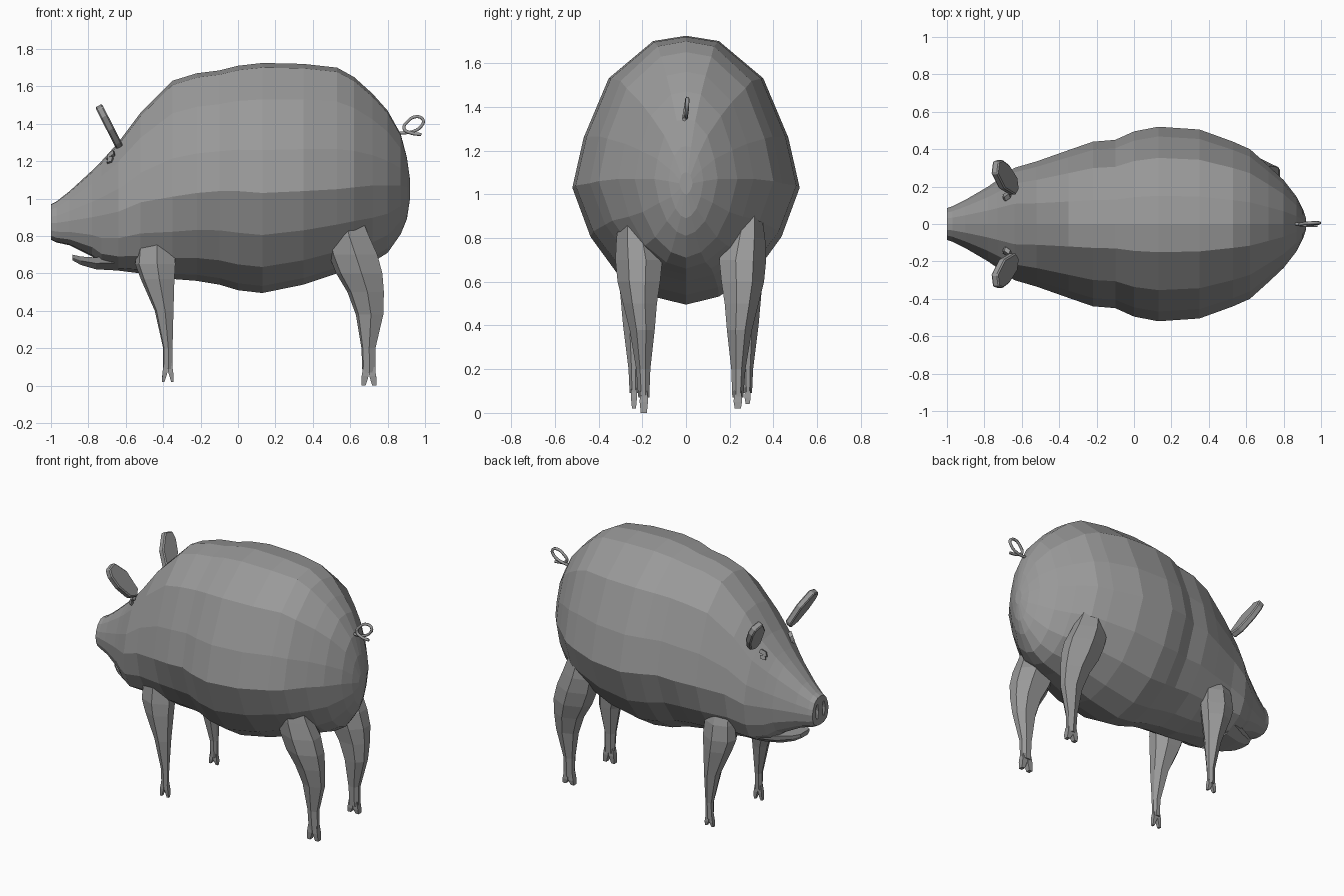
import bpy, bmesh, math
from mathutils import Vector

if "Cube" in bpy.data.objects:
    bpy.data.objects.remove(bpy.data.objects["Cube"])

skin = bpy.data.materials.new("warm_grey")
skin.diffuse_color = (0.32, 0.32, 0.32, 1)
skin.use_nodes = True
skin.node_tree.nodes["Principled BSDF"].inputs["Base Color"].default_value = skin.diffuse_color


def finish(name, bm):
    bmesh.ops.recalc_face_normals(bm, faces=bm.faces)
    me = bpy.data.meshes.new(name)
    bm.to_mesh(me)
    bm.free()
    me.materials.append(skin)
    ob = bpy.data.objects.new(name, me)
    bpy.context.collection.objects.link(ob)
    return ob


def loft(name, rings):
    """Skin a list of equal-length point rings and cap both ends."""
    bm = bmesh.new()
    vs = [[bm.verts.new(p) for p in r] for r in rings]
    n = len(vs[0])
    for a, b in zip(vs, vs[1:]):
        for i in range(n):
            j = (i + 1) % n
            bm.faces.new((a[i], a[j], b[j], b[i]))
    bm.faces.new(vs[0])
    bm.faces.new(vs[-1])
    return finish(name, bm)


def plate(name, pts, offset):
    off = Vector(offset)
    return loft(name, [[Vector(p) - off / 2 for p in pts], [Vector(p) + off / 2 for p in pts]])


# half cross-sections: round trunk and boxier, jowled head
trunk = [(0, 1), (.29, .965), (.68, .72), (.90, .33), (1, 0),
         (.84, -.42), (.60, -.74), (.29, -.93), (0, -1)]
jowl = [(0, 1), (.36, .96), (.72, .72), (.92, .33), (1, 0),
        (.95, -.45), (.80, -.76), (.45, -.96), (0, -1)]


def ring(x, top, bot, wide, mid, head=0):
    half = [(a + (c - a) * head, b + (d - b) * head) for (a, b), (c, d) in zip(trunk, jowl)]
    full = half + [(-y, z) for y, z in half[-2:0:-1]]
    return [(x, y * wide, mid + z * ((top - mid) if z > 0 else (mid - bot))) for y, z in full]


# x, top, bottom, half width, height of widest point, head blend
stations = [(-1.0, .97, .78, .085, .87, 1), (-.97, .985, .765, .095, .87, 1), (-.90, 1.04, .75, .13, .88, 1),
            (-.78, 1.15, .69, .20, .90, 1), (-.73, 1.20, .64, .235, .91, 1), (-.64, 1.30, .615, .30, .93, 1),
            (-.52, 1.46, .60, .335, .98, .6),
            (-.35, 1.63, .57, .395, 1.01, .2), (-.22, 1.67, .56, .44, 1.03), (-.10, 1.685, .54, .45, 1.04),
            (.0, 1.71, .51, .495, 1.04), (.13, 1.725, .495, .52, 1.03), (.35, 1.72, .54, .505, 1.04),
            (.53, 1.70, .60, .44, 1.05), (.62, 1.65, .63, .40, 1.06), (.72, 1.56, .66, .31, 1.07),
            (.80, 1.47, .71, .235, 1.07), (.87, 1.345, .81, .145, 1.07), (.903, 1.22, .89, .08, 1.06),
            (.92, 1.10, 1.0, .03, 1.05)]
body = loft("body", [ring(*s) for s in stations])

# snout disc with two sunken nostril slots
bm = bmesh.new()
bm.from_mesh(body.data)
nose = min(bm.faces, key=lambda f: f.calc_center_median().x)
bmesh.ops.inset_region(bm, faces=[nose], thickness=.015)
bm.to_mesh(body.data)
bm.free()
for s in (-1, 1):
    cutter = plate("nostril_cutter",
                   [(-1.0, s * .035 + .015 * math.cos(a), .875 + .055 * math.sin(a))
                    for a in [k * math.pi / 3 for k in range(6)]], (.05, 0, 0))
    cutter.hide_render = True
    cutter.hide_viewport = True
    mod = body.modifiers.new("nostril", 'BOOLEAN')
    mod.operation = 'DIFFERENCE'
    mod.solver = 'EXACT'
    mod.object = cutter

# lower lip jutting out of the jowl
loft("lower_jaw", [[(x, -w, t), (x, w, t), (x, w * .95, (t + b) / 2), (x, w * .6, b),
                    (x, -w * .6, b), (x, -w * .95, (t + b) / 2)]
                   for x, w, t, b in [(-.885, .05, .70, .67), (-.84, .085, .69, .645),
                                      (-.76, .13, .685, .622), (-.64, .19, .70, .615)]])


# legs: rings of height, x range, inner and outer y
def leg_ring(z, x0, x1, y0, y1, side):
    cx, cy, rx, ry = (x0 + x1) / 2, (y0 + y1) / 2, (x1 - x0) / 2, (y1 - y0) / 2
    return [(cx + rx * u, side * (cy + ry * v) + .022, z) for u, v in
            [(1, -.3), (1, .45), (.1, 1), (-.8, .6), (-1, -.1), (-.55, -1), (.5, -1)]]


hind = [(.90, .47, .66, .20, .325), (.80, .465, .70, .16, .34), (.70, .485, .745, .13, .345),
        (.60, .525, .772, .14, .335), (.50, .585, .78, .155, .31),
        (.38, .63, .777, .165, .28), (.20, .66, .735, .185, .25), (.07, .665, .735, .19, .24)]
fore = [(.84, -.53, -.355, .19, .275), (.75, -.54, -.345, .17, .31), (.65, -.55, -.335, .15, .325),
        (.57, -.52, -.34, .16, .325),
        (.40, -.445, -.345, .20, .31), (.20, -.40, -.35, .235, .285), (.09, -.40, -.35, .24, .28)]
for kind, rows in (("hind", hind), ("front", fore)):
    for side, word in ((-1, "right"), (1, "left")):
        loft(f"{kind}_leg_{word}", [leg_ring(*r, side) for r in rows])
        # split hoof: two toes spread fore and aft
        z, x0, x1, y0, y1 = rows[-1]
        mid = (x0 + x1) / 2
        low = (0 if kind == "hind" else .02) + (.02 if side > 0 else 0)
        for d, edge in ((-1, x0), (1, x1)):
            toe = []
            for zz, a, b, m in ((z + .03, mid, edge - d * .004, .008),
                                (z - .02, mid + d * .002, edge + d * .004, .006),
                                (low, mid + d * .018, edge + d * .006, .011)):
                c, e = side * (y0 + m) + .022, side * (y1 - m) + .022
                toe.append([(a, c, zz), (b, c, zz), (b, e, zz), (a, e, zz)])
            loft(f"{kind}_toe_{word}", toe)

# ears (y, distance up the ear) and eyelids
ear = [(.155, .03), (.185, -.01), (.25, .01), (.315, .10), (.342, .18), (.335, .23), (.27, .248), (.19, .16)]
for s in (-1, 1):
    e = plate("ear", [(-.635 - .45 * t, s * y, 1.28 + .88 * t) for y, t in ear], (.036, 0, .02))
    bev = e.modifiers.new("soft_rim", 'BEVEL')
    bev.width = .007
    bev.segments = 1
    plate("eyelid", [(-.70, s * .137, 1.205), (-.66, s * .165, 1.235), (-.665, s * .15, 1.255),
                     (-.69, s * .133, 1.235)], (-.008, s * .022, .01))
    plate("eye", [(-.70, s * .15, 1.19), (-.675, s * .167, 1.195), (-.668, s * .165, 1.22),
                  (-.69, s * .145, 1.22)], (-.006, s * .014, .008))

# curly tail
cu = bpy.data.curves.new("tail", 'CURVE')
cu.dimensions = '3D'
cu.resolution_u = 4
cu.bevel_depth = .009
cu.bevel_resolution = 1
cu.use_fill_caps = True
path = [(.85, 0, 1.35), (.93, 0, 1.357), (.978, .004, 1.385), (.99, .006, 1.42), (.955, .006, 1.438),
        (.905, .002, 1.41), (.887, -.004, 1.375), (.92, -.008, 1.352), (.98, -.008, 1.342)]
sp = cu.splines.new('BEZIER')
sp.bezier_points.add(len(path) - 1)
for p, c in zip(sp.bezier_points, path):
    p.co = c
    p.handle_left_type = p.handle_right_type = 'AUTO'
cu.materials.append(skin)
bpy.context.collection.objects.link(bpy.data.objects.new("tail", cu))
